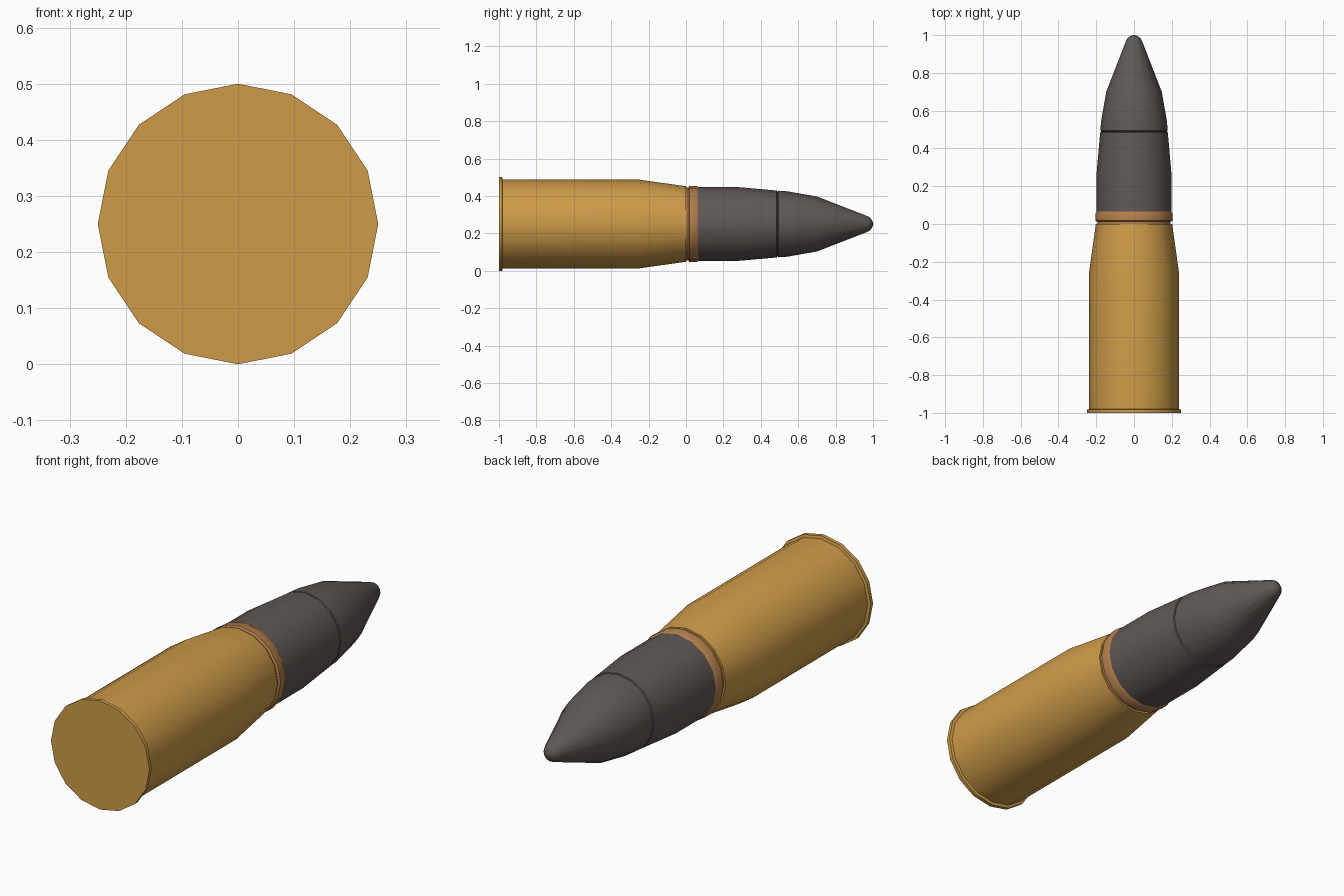
import bpy, bmesh, math

if "Cube" in bpy.data.objects:
    bpy.data.objects.remove(bpy.data.objects["Cube"])

SIDES = 16
CENTRE_Z = 0.25


def material(name, rgb):
    m = bpy.data.materials.new(name)
    m.diffuse_color = (*rgb, 1)
    m.use_nodes = True
    m.node_tree.nodes["Principled BSDF"].inputs["Base Color"].default_value = m.diffuse_color
    return m


def lathe(name, profile, mat):
    """Spin (y, radius) pairs around the long axis and cap open ends."""
    bm = bmesh.new()
    rings = []
    for y, r in profile:
        rings.append([bm.verts.new((r * math.sin(2 * math.pi * i / SIDES), y,
                                    CENTRE_Z + r * math.cos(2 * math.pi * i / SIDES)))
                      for i in range(SIDES)])
    for a, b in zip(rings, rings[1:]):
        for i in range(SIDES):
            j = (i + 1) % SIDES
            bm.faces.new((a[i], a[j], b[j], b[i]))
    bm.faces.new(rings[0])
    bm.faces.new(rings[-1])
    bmesh.ops.recalc_face_normals(bm, faces=bm.faces)
    mesh = bpy.data.meshes.new(name)
    bm.to_mesh(mesh)
    bm.free()
    mesh.materials.append(mat)
    ob = bpy.data.objects.new(name, mesh)
    bpy.context.collection.objects.link(ob)
    bpy.ops.object.select_all(action='DESELECT')
    ob.select_set(True)
    bpy.context.view_layer.objects.active = ob
    bpy.ops.object.shade_smooth_by_angle(angle=math.radians(35))
    return ob


brass = material("brass", (0.62, 0.33, 0.066))
copper = material("copper", (0.45, 0.21, 0.07))
steel = material("dark_steel", (0.115, 0.098, 0.092))

# Case with extraction rim and tapered shoulder
lathe("case", [(-1, 0.25), (-0.983, 0.25), (-0.98, 0.237), (-0.25, 0.237),
               (0, 0.202)], brass)

# Copper driving band with a narrow groove behind it
lathe("driving_band", [(-0.005, 0.194), (0.012, 0.194), (0.018, 0.204),
                       (0.055, 0.204), (0.065, 0.198)], copper)

# Projectile body
lathe("projectile_body", [(0.05, 0.198), (0.27, 0.198), (0.485, 0.179),
                          (0.488, 0.174)], steel)

# Pointed nose with rounded tip
lathe("nose_fuze", [(0.484, 0.174), (0.491, 0.174), (0.494, 0.178), (0.54, 0.175),
                    (0.70, 0.147), (0.965, 0.044), (0.982, 0.036),
                    (0.994, 0.021), (1.0, 0.006)], steel)
